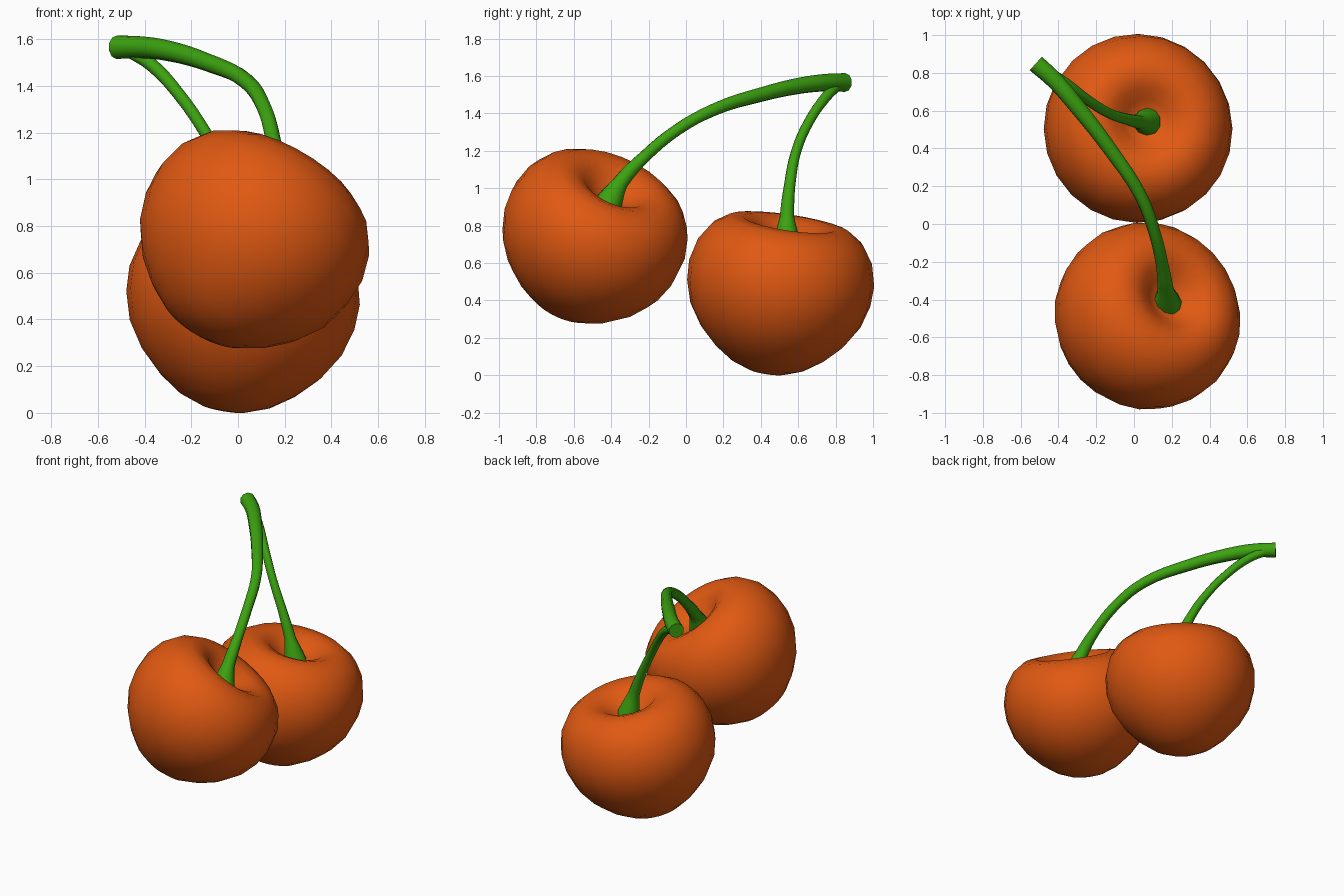
import bpy, bmesh
from mathutils import Vector

if "Cube" in bpy.data.objects:
    bpy.data.objects.remove(bpy.data.objects["Cube"])


def material(name, color):
    m = bpy.data.materials.new(name)
    m.diffuse_color = color
    m.use_nodes = True
    m.node_tree.nodes["Principled BSDF"].inputs["Base Color"].default_value = m.diffuse_color
    return m


skin = material("cherry_skin", (0.75, 0.10, 0.006, 1))
green = material("stem_green", (0.045, 0.36, 0.005, 1))

# half outline of a cherry (radius, height), bottom to dimple
PROFILE = [(0, -.47), (.1, -.458), (.2, -.42), (.3, -.35), (.39, -.26), (.46, -.15),
           (.495, -.03), (.5, .08), (.47, .2), (.41, .29), (.33, .345), (.25, .355),
           (.18, .33), (.12, .28), (.07, .25), (0, .24)]


def smooth(obj, mat):
    obj.data.materials.clear()
    obj.data.materials.append(mat)
    bpy.ops.object.select_all(action='DESELECT')
    obj.select_set(True)
    bpy.context.view_layer.objects.active = obj
    bpy.ops.object.shade_smooth_by_angle(angle=0.9)


def cherry(name, center, axis):
    bm = bmesh.new()
    vs = [bm.verts.new((r, 0, z)) for r, z in PROFILE]
    es = [bm.edges.new(p) for p in zip(vs, vs[1:])]
    bmesh.ops.spin(bm, geom=vs + es, cent=(0, 0, 0), axis=(0, 0, 1),
                   angle=6.2831853, steps=24)
    bmesh.ops.remove_doubles(bm, verts=bm.verts, dist=0.001)
    bmesh.ops.recalc_face_normals(bm, faces=bm.faces)
    me = bpy.data.meshes.new(name)
    bm.to_mesh(me)
    bm.free()
    obj = bpy.data.objects.new(name, me)
    bpy.context.collection.objects.link(obj)
    obj.location = center
    obj.rotation_mode = 'QUATERNION'
    obj.rotation_quaternion = Vector((0, 0, 1)).rotation_difference(Vector(axis))
    smooth(obj, skin)


def stem(name, points):
    # tapered tube along a smooth path of (x, y, z, radius)
    cu = bpy.data.curves.new(name + "_path", 'CURVE')
    cu.dimensions = '3D'
    cu.bevel_depth = 1
    cu.bevel_resolution = 3
    cu.resolution_u = 4
    cu.use_fill_caps = True
    sp = cu.splines.new('BEZIER')
    sp.bezier_points.add(len(points) - 1)
    for bp, (x, y, z, r) in zip(sp.bezier_points, points):
        bp.co = (x, y, z)
        bp.radius = r
        bp.handle_left_type = bp.handle_right_type = 'AUTO'
    path = bpy.data.objects.new(name + "_path", cu)
    bpy.context.collection.objects.link(path)
    bpy.context.view_layer.update()
    me = bpy.data.meshes.new_from_object(path.evaluated_get(bpy.context.evaluated_depsgraph_get()))
    bpy.data.objects.remove(path)
    # hollow the cut ends slightly
    bm = bmesh.new()
    bm.from_mesh(me)
    bmesh.ops.remove_doubles(bm, verts=bm.verts, dist=0.0005)
    bmesh.ops.recalc_face_normals(bm, faces=bm.faces)
    caps = [f for f in bm.faces if len(f.verts) > 4]
    bmesh.ops.inset_region(bm, faces=caps, thickness=.012, depth=-.012)
    bm.to_mesh(me)
    bm.free()
    obj = bpy.data.objects.new(name, me)
    bpy.context.collection.objects.link(obj)
    smooth(obj, green)


cherry("front_cherry", (.055, -.5, .735), (.11, .085, .19))
cherry("back_cherry", (.015, .5, .468), (.04, .035, .235))

stem("front_stem", [(.175, -.42, .91, .078), (.168, -.35, 1.03, .043), (.15, -.22, 1.17, .033),
                    (.11, -.05, 1.31, .032), (.035, .15, 1.42, .034), (-.13, .4, 1.50, .039),
                    (-.3, .62, 1.55, .044), (-.42, .76, 1.565, .047), (-.52, .85, 1.565, .05)])
stem("back_stem", [(.07, .54, .70, .075), (.03, .54, .85, .038), (-.04, .555, 1.02, .03),
                   (-.14, .59, 1.2, .027), (-.25, .66, 1.36, .027), (-.37, .75, 1.49, .029),
                   (-.48, .82, 1.56, .03)])
